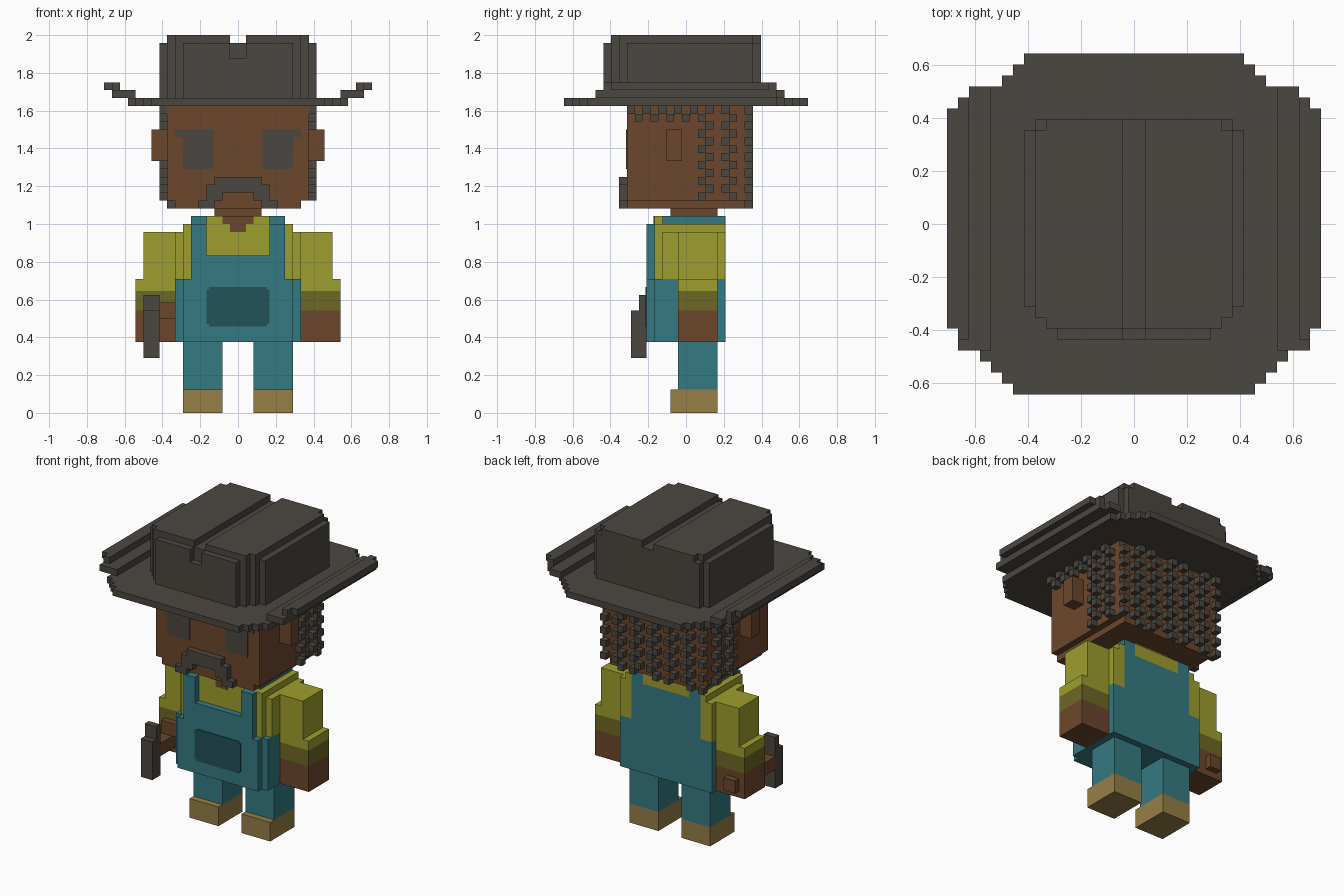
import bpy, bmesh

if "Cube" in bpy.data.objects:
    bpy.data.objects.remove(bpy.data.objects["Cube"])

V = 1 / 24          # one voxel; all sizes below are in voxels
P = 0.12            # thickness of painted plates


def material(name, r, g, b):
    m = bpy.data.materials.new(name)
    lin = [((c / 255 + 0.055) / 1.055) ** 2.4 for c in (r, g, b)]
    m.diffuse_color = (*lin, 1)
    m.use_nodes = True
    m.node_tree.nodes["Principled BSDF"].inputs["Base Color"].default_value = m.diffuse_color
    return m


CHARCOAL = material("charcoal", 75, 71, 65)
SKIN = material("brown skin", 108, 71, 44)
TEAL = material("teal denim", 53, 122, 130)
DARK_TEAL = material("dark teal", 34, 82, 87)
YELLOW = material("yellow shirt", 158, 158, 46)
OLIVE = material("olive cuff", 108, 104, 38)
TAN = material("tan boots", 150, 126, 71)


def boxes(name, mat, items, mirror=False):
    """One object from boxes (x0, x1, y0, y1, z0, z1), optionally mirrored in x."""
    items = list(items)
    if mirror:
        items += [(-b, -a, *rest) for a, b, *rest in items]
    bm = bmesh.new()
    for x0, x1, y0, y1, z0, z1 in items:
        vs = bmesh.ops.create_cube(bm, size=1)["verts"]
        for v in vs:
            v.co = ((x1 if v.co.x > 0 else x0) * V,
                    (y1 if v.co.y > 0 else y0) * V,
                    (z1 if v.co.z > 0 else z0) * V)
    me = bpy.data.meshes.new(name)
    bm.to_mesh(me)
    bm.free()
    me.materials.append(mat)
    ob = bpy.data.objects.new(name, me)
    bpy.context.collection.objects.link(ob)
    return ob


# Boots and legs
boxes("boots", TAN, [(2, 7, -2, 4, 0, 3)], True)
boxes("legs", TEAL, [(2, 7, -1, 4, 3, 9)], True)

# Overalls: trunk, bib, back panel and straps
boxes("overall_trunk", TEAL, [(-8, 8, -4, 5, 9, 17)])
boxes("overall_bib", TEAL, [(-7, 7, -5, -4, 9, 17), (-6, 6, -5, -4, 17, 20)])
boxes("overall_back", TEAL, [(-6, 6, 4, 5, 17, 23)])
boxes("overall_straps", TEAL, [(4, 6, -5, -4, 20, 24), (4, 6, -3, 5, 24, 25),
                               (4, 6, 4, 5, 23, 24)], True)
boxes("bib_pocket", DARK_TEAL, [(-4, 4, -5 - P, -5, 11.3, 15.7),
                                (-3.7, 3.7, -5 - P, -5, 11, 11.3),
                                (-3.7, 3.7, -5 - P, -5, 15.7, 16)])

# Shirt with collar and shoulders
boxes("shirt", YELLOW, [(-6, 6, -4, 4, 17, 24), (-4, 4, -4, 4, 24, 25),
                        (-4, 4, 4, 5, 23, 25)])
boxes("shoulders", YELLOW, [(6, 7, -4, 5, 17, 24), (7, 8, -3, 5, 17, 23)], True)

# Arms
boxes("sleeves", YELLOW, [(8, 12, -1, 4, 17, 23), (8, 13, -1, 4, 15.5, 17)], True)
boxes("cuffs", OLIVE, [(8, 13, -1, 4, 13, 15.5)], True)
boxes("hands", SKIN, [(8, 13, -1, 4, 9, 13)], True)
boxes("thumb", SKIN, [(-12, -8, -2, -1, 12, 14)])

# Hammer held in one hand
boxes("hammer_handle", SKIN, [(-12, -10, -5, -1, 10, 12), (-12, -10, 4, 5, 10, 12)])
boxes("hammer_head", CHARCOAL, [(-12, -10, -7, -6, 7, 13), (-12, -10, -6, -5, 7, 15)])

# Neck and open collar
boxes("neck", SKIN, [(-3, 3, -2, 4, 25, 26)])
boxes("neckline", SKIN, [(-2, 2, -4 - P, -4, 24, 25), (-1, 1, -4 - P, -4, 23, 24)])

# Head, ears and face
boxes("head", SKIN, [(-9, 9, -7.5, 7.5, 27, 39), (-8, 8, -7.5, 7.5, 26, 27)])
boxes("ears", SKIN, [(9, 11, -2.5, -0.5, 32, 36)], True)
boxes("eyes", CHARCOAL, [(3.1, 7, -7.5 - P, -7.5, 31, 36),
                         (7, 8, -7.5 - P, -7.5, 35, 36)], True)
boxes("moustache", CHARCOAL, [(0, 3, -8.5, -7.5, 28, 30), (2, 4, -8.5, -7.5, 27, 29),
                              (3, 5, -8.5, -7.5, 26, 27)], True)

# Curly hair: checkered columns at the sides and back
side = []
for i in range(14):
    rows = 2 if i < 9 else 12
    for k in range(rows):
        if i != 11 and (i + k) % 2 == 0:
            side.append((9, 10, i - 7.5, i - 6.5, 38 - k, 39 - k))
boxes("side_hair", CHARCOAL, side, True)
boxes("back_hair", CHARCOAL,
      [(i - 9, i - 8, 7.5, 8.5, 38 - k, 39 - k)
       for i in range(18) for k in range(13) if i % 3 != 1 and (i + k) % 2 == 0])

# Hat brim: stepped plate, then curled-up sides
STEPS = [(-15.5, -14.5, 11), (-14.5, -13.5, 12), (-13.5, -12.5, 13), (-12.5, 11.5, 14),
         (11.5, 12.5, 13), (12.5, 13.5, 12), (13.5, 14.5, 11), (14.5, 15.5, 10)]
boxes("hat_brim", CHARCOAL, [(-x, x, a, b, 39, 40) for a, b, x in STEPS])
boxes("brim_curl", CHARCOAL, [(13, 15, -11.5, 12.5, 40, 41), (15, 16, -11.5, 11.5, 40, 41),
                              (15, 16, -10.5, 11.5, 41, 42), (16, 17, -9.5, 10.5, 41, 42)],
      True)

# Hat crown with a groove along the top and a deeper dent at the front
boxes("hat_crown", CHARCOAL, [(-10, 10, -7.5, 8.5, 40, 47), (-9, 9, 8.5, 9.5, 40, 47),
                              (-9, 9, -8.5, -7.5, 40, 47), (-8, 8, -9.5, -8.5, 40, 47),
                              (-7, 7, -10.5, -9.5, 40, 45)])
boxes("crown_front", CHARCOAL, [(1, 7, -10.5, -9.5, 45, 47)], True)
boxes("crown_top", CHARCOAL, [(1, 8, -9.5, -8.5, 47, 48), (1, 9, -8.5, 8.5, 47, 48),
                              (1, 8, 8.5, 9.5, 47, 48)], True)
